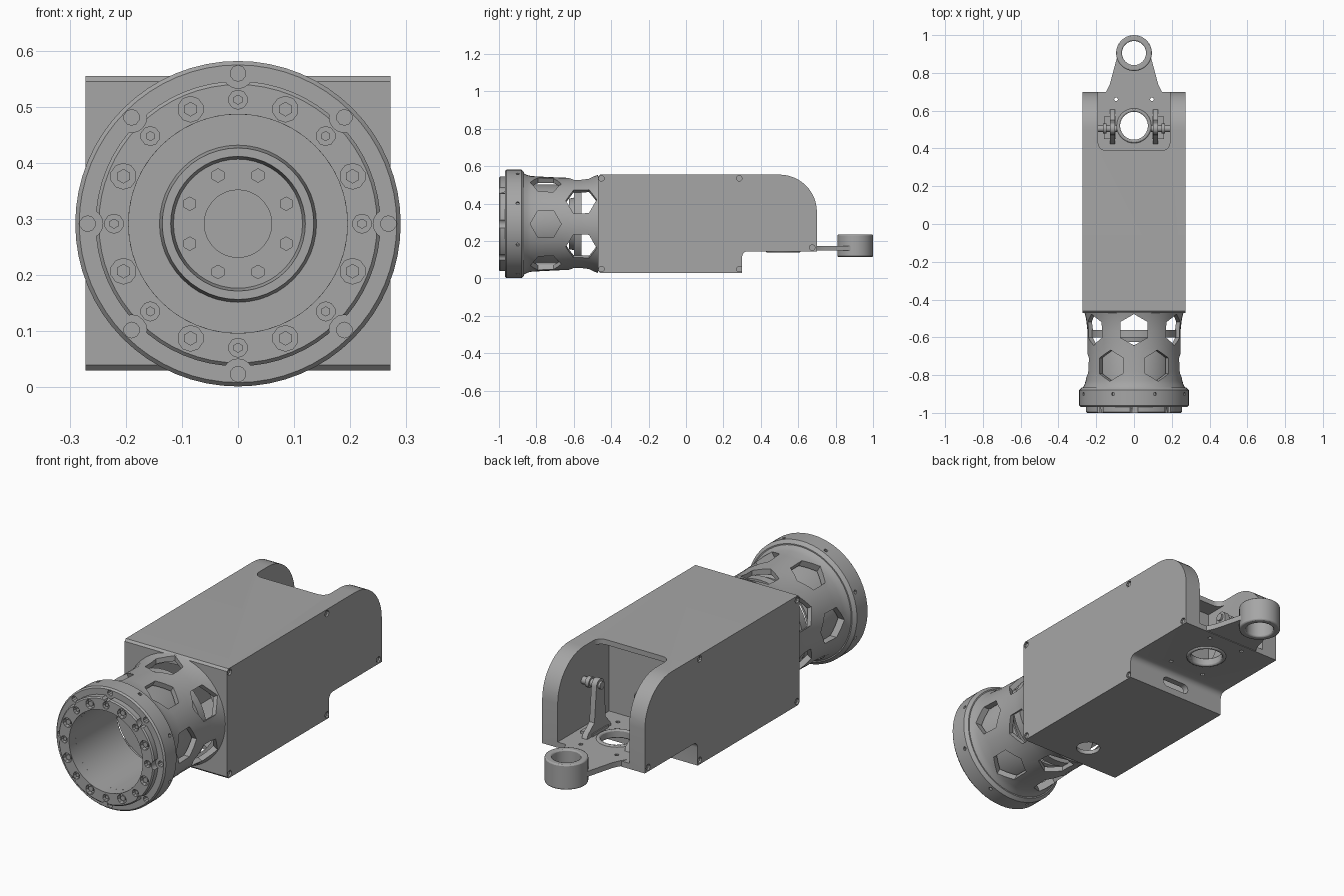
import bpy, bmesh
from math import sin, cos, pi, radians
from mathutils import Matrix, Vector

cube = bpy.data.objects.get("Cube")
if cube:
    bpy.data.objects.remove(cube)

GREY = bpy.data.materials.new("machined grey")
GREY.use_nodes = True
GREY.diffuse_color = (0.38, 0.38, 0.38, 1)
GREY.node_tree.nodes["Principled BSDF"].inputs["Base Color"].default_value = GREY.diffuse_color

AXIS_Z = 0.2915          # height of the round front end's axis
X, Y, Z = Vector((1, 0, 0)), Vector((0, 1, 0)), Vector((0, 0, 1))


def finish(name, bm):
    bmesh.ops.recalc_face_normals(bm, faces=bm.faces)
    mesh = bpy.data.meshes.new(name)
    bm.to_mesh(mesh)
    bm.free()
    mesh.materials.append(GREY)
    obj = bpy.data.objects.new(name, mesh)
    bpy.context.collection.objects.link(obj)
    return obj


def lathe(name, profile, steps=48):
    """Turn a closed (y, radius) profile about the front axis."""
    bm = bmesh.new()
    rings = []
    for i in range(steps):
        a = 2 * pi * i / steps
        rings.append([bm.verts.new((r * sin(a), y, AXIS_Z + r * cos(a))) for y, r in profile])
    n = len(profile)
    for i in range(steps):
        p, q = rings[i], rings[(i + 1) % steps]
        for j in range(n):
            k = (j + 1) % n
            bm.faces.new((p[j], p[k], q[k], q[j]))
    return finish(name, bm)


def prism(name, outline, axis, lo, hi):
    """Extrude a 2D outline along x, y or z."""
    place = {"x": lambda u, v, w: (w, u, v), "y": lambda u, v, w: (u, w, v),
             "z": lambda u, v, w: (u, v, w)}[axis]
    bm = bmesh.new()
    a = [bm.verts.new(place(u, v, lo)) for u, v in outline]
    b = [bm.verts.new(place(u, v, hi)) for u, v in outline]
    bm.faces.new(a)
    bm.faces.new(b)
    n = len(a)
    for i in range(n):
        j = (i + 1) % n
        bm.faces.new((a[i], a[j], b[j], b[i]))
    return finish(name, bm)


def rods(name, items, sides=16):
    """Cylinders given as (centre, direction, radius, length)."""
    bm = bmesh.new()
    for centre, d, r, length in items:
        up = Z if abs(d.y) > 0.9 else Y
        side = up.cross(d)
        m = Matrix((side, up, d)).transposed().to_4x4()
        m.translation = centre
        bmesh.ops.create_cone(bm, cap_ends=True, segments=sides, radius1=r, radius2=r,
                              depth=length, matrix=m)
    return finish(name, bm)


def box(name, lo, hi):
    (x0, y0, z0), (x1, y1, z1) = lo, hi
    return prism(name, [(x0, y0), (x1, y0), (x1, y1), (x0, y1)], "z", z0, z1)


def cut(target, *cutters):
    for c in cutters:
        mod = target.modifiers.new("cut", "BOOLEAN")
        mod.operation, mod.solver, mod.object = "DIFFERENCE", "EXACT", c
        bpy.context.view_layer.objects.active = target
        bpy.ops.object.modifier_apply(modifier=mod.name)
        bpy.data.objects.remove(c)


def arc(cx, cy, r, start, end, n=8):
    return [(cx + r * cos(radians(start + (end - start) * i / n)),
             cy + r * sin(radians(start + (end - start) * i / n))) for i in range(n + 1)]


def polar(y, r, deg):
    a = radians(deg)
    return Vector((r * cos(a), y, AXIS_Z + r * sin(a)))


def radial(deg):
    return Vector((cos(radians(deg)), 0, sin(radians(deg))))


# Housing: stepped underside, rounded top rear corner
side_outline = ([(-0.47, 0.04), (-0.46, 0.03), (0.30, 0.03)]
                + arc(0.33, 0.115, 0.03, 180, 90, 5)
                + [(0.70, 0.145)] + arc(0.50, 0.355, 0.20, 0, 90, 12)
                + [(-0.46, 0.555), (-0.47, 0.545)])
housing = prism("housing", side_outline, "x", -0.262, 0.262)
notch = ([(0.19, 0.90), (-0.19, 0.90)] + arc(-0.15, 0.43, 0.04, 180, 270, 5)
         + arc(0.15, 0.43, 0.04, 270, 360, 5))
slot = arc(0.05, 0.088, 0.024, -90, 90) + arc(-0.05, 0.088, 0.024, 90, 270)
cut(housing,
    box("cavity", (-0.24, -0.45, 0.05), (0.24, 0.27, 0.535)),
    box("bay", (-0.19, 0.31, 0.172), (0.19, 0.90, 0.53)),
    prism("bay_notch", notch, "z", 0.40, 0.70),
    prism("slot", slot, "y", 0.20, 0.36),
    rods("front_opening", [(Vector((0, -0.47, AXIS_Z)), Y, 0.215, 0.10)], 32),
    rods("floor_hole", [(Vector((0, 0.52, 0.15)), Z, 0.075, 0.2)], 24),
    rods("belly_hole", [(Vector((0, -0.33, 0.03)), Z, 0.055, 0.1)], 20),
    rods("pin_holes", [(Vector((sx * 0.095, y, 0.16)), Z, 0.01, 0.1)
                       for sx in (-1, 1) for y in (0.38, 0.66)], 8))

# Side cover plates with screw recesses, screws set inside
corners = [(-0.452, 0.535), (0.285, 0.535), (-0.452, 0.05), (0.285, 0.05), (0.675, 0.165)]
for side, s in (("left", 1), ("right", -1)):
    lo, hi = sorted((s * 0.261, s * 0.272))
    cover = prism(side + "_cover", side_outline, "x", lo, hi)
    cut(cover, rods("recess", [(Vector((s * 0.267, y, z)), X, 0.015, 0.04) for y, z in corners], 10))
    rods(side + "_cover_screws", [(Vector((s * 0.262, y, z)), X, 0.010, 0.008) for y, z in corners], 8)


def collar(name, x, y, lo, hi, inner, outer):
    ring = rods(name, [(Vector((x, y, (lo + hi) / 2)), Z, outer, hi - lo)], 32)
    cut(ring, rods("bore", [(Vector((x, y, lo)), Z, inner, 1)], 24))
    bev = ring.modifiers.new("soft edge", "BEVEL")
    bev.width, bev.segments, bev.limit_method = 0.006, 2, "ANGLE"
    return ring


# Rear tongue, eye and floor bushing
tongue_half = [(0.16, 0.68), (0.142, 0.71), (0.128, 0.74), (0.085, 0.90)]
tongue = prism("tongue", tongue_half + [(-x, y) for x, y in reversed(tongue_half)], "z", 0.148, 0.174)
cut(tongue,
    rods("eye_bore", [(Vector((0, 0.905, 0.16)), Z, 0.07, 0.2)], 24),
    rods("tongue_holes", [(Vector((s * 0.095, 0.66, 0.16)), Z, 0.01, 0.1) for s in (-1, 1)], 8))
collar("eye", 0, 0.905, 0.115, 0.235, 0.064, 0.095)
collar("floor_bushing", 0, 0.52, 0.138, 0.178, 0.074, 0.092)

# Pivot arms with pins in the bay
arm_outline = ([(0.42, 0.165), (0.61, 0.165), (0.60, 0.19), (0.55, 0.23)]
               + arc(0.505, 0.395, 0.03, 0, 180) + [(0.465, 0.23), (0.43, 0.19)])
for side, s in (("left", 1), ("right", -1)):
    lo, hi = sorted((s * 0.100, s * 0.127))
    prism(side + "_pivot_arm", arm_outline, "x", lo, hi)
    rods(side + "_pivot_pin", [(Vector((s * 0.14, 0.505, 0.395)), X, 0.018, 0.10),
                               (Vector((s * 0.155, 0.505, 0.395)), X, 0.026, 0.02)], 16)
    lo, hi = sorted((s * 0.095, s * 0.16))
    box(side + "_arm_foot", (lo, 0.45, 0.165), (hi, 0.57, 0.185))

# Perforated tube with two staggered rows of six windows
tube = lathe("perforated_tube", [
    (-0.87, 0.272), (-0.85, 0.262), (-0.83, 0.256), (-0.78, 0.253), (-0.66, 0.247),
    (-0.56, 0.247), (-0.50, 0.254), (-0.47, 0.262), (-0.47, 0.235), (-0.56, 0.222), (-0.87, 0.222)])
for y, start in ((-0.75, 0), (-0.56, 30)):
    cut(tube, rods("windows", [(polar(y, 0.25, start + 60 * i), radial(start + 60 * i), 0.083, 0.14)
                               for i in range(6)], 6))
lathe("inner_liner", [(-0.95, 0.195), (-0.95, 0.212), (-0.66, 0.212), (-0.64, 0.205), (-0.64, 0.195)])

# Inner coupling plate
plate = lathe("coupling_plate", [
    (-0.60, 0.06), (-0.60, 0.115), (-0.625, 0.12), (-0.625, 0.135), (-0.60, 0.14),
    (-0.60, 0.226), (-0.56, 0.226), (-0.56, 0.06)])
cut(plate, rods("plate_holes", [(polar(-0.58, 0.093, 22.5 + 45 * i), Y, 0.012, 0.2) for i in range(8)], 6))

# Outer flange with face and rim holes
flange = lathe("flange", [(-0.968, 0.195), (-0.968, 0.283), (-0.96, 0.29), (-0.88, 0.29),
                          (-0.865, 0.275), (-0.865, 0.195)], 64)
cut(flange,
    rods("face_holes", [(polar(-0.968, 0.268, 45 * i), Y, 0.014, 0.06) for i in range(8)], 10),
    rods("rim_holes", [(polar(-0.90, 0.29, 22.5 + 45 * i), radial(22.5 + 45 * i), 0.009, 0.03)
                       for i in range(8)], 8))

# Scalloped face ring with a circle of recessed bolts
face = lathe("face_ring", [(-1.0, 0.195), (-1.0, 0.248), (-0.994, 0.254), (-0.967, 0.254),
                           (-0.967, 0.195)], 64)
cut(face,
    rods("scallops", [(polar(-0.98, 0.268, 45 * i), Y, 0.027, 0.1) for i in range(8)], 16),
    rods("bolt_recesses", [(polar(-1.0, 0.221, 22.5 * i), Y, 0.023 if i % 2 else 0.017, 0.04)
                           for i in range(16)], 10))
rods("face_bolts", [(polar(-0.98, 0.221, 22.5 * i), Y, 0.013 if i % 2 else 0.009, 0.026)
                    for i in range(16)], 6)

# Smooth shading with sharp machined edges
for obj in bpy.context.collection.objects:
    is_part = obj.type == "MESH" and GREY.name in obj.data.materials
    obj.select_set(is_part)
    if is_part:
        bpy.context.view_layer.objects.active = obj
bpy.ops.object.shade_smooth_by_angle(angle=radians(30))
